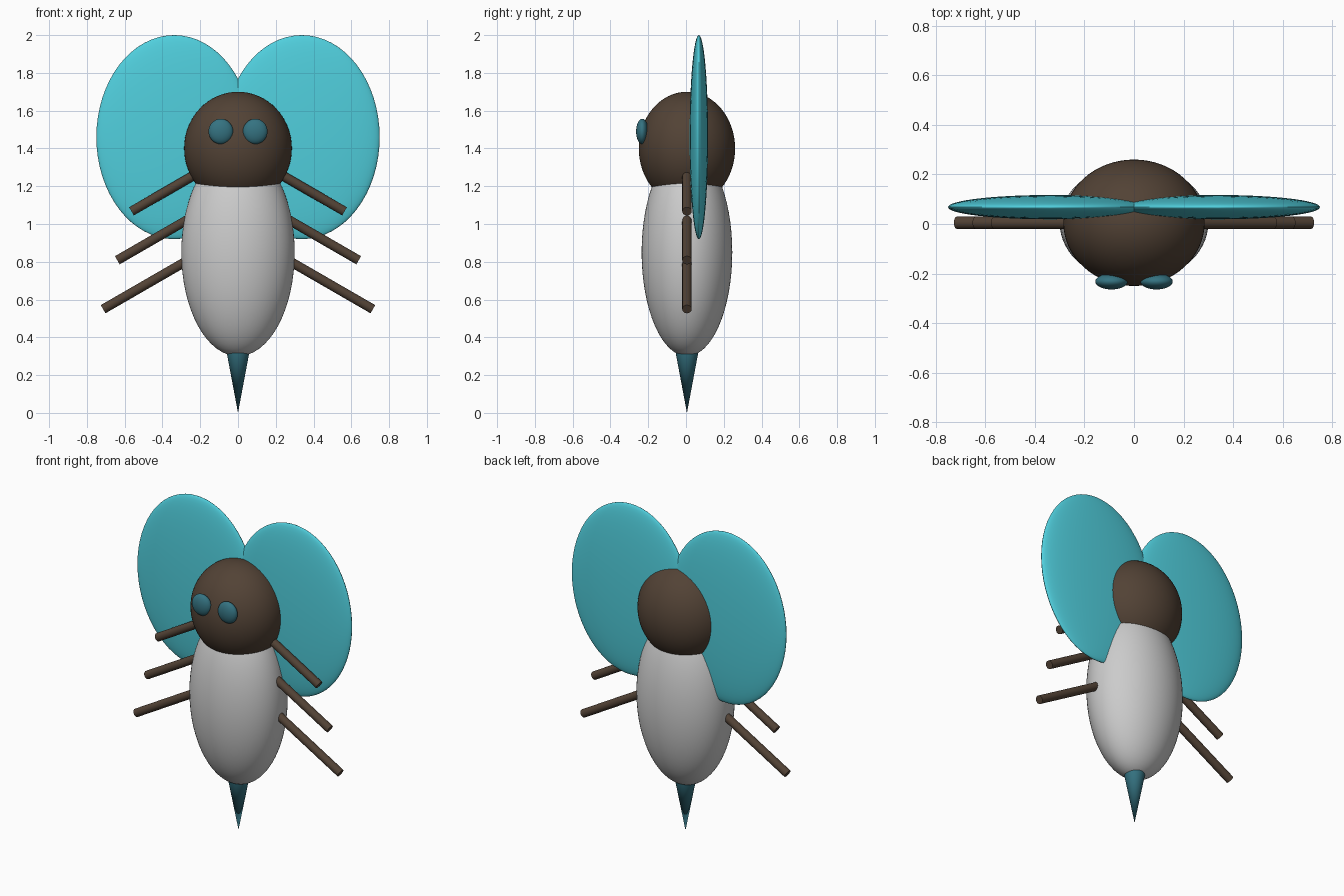
import bpy
from math import radians, cos, sin
from mathutils import Vector

if "Cube" in bpy.data.objects:
    bpy.data.objects.remove(bpy.data.objects["Cube"])

Y = 0.005  # centre plane of the body


def material(name, rgb):
    m = bpy.data.materials.new(name)
    m.diffuse_color = (*rgb, 1)
    m.use_nodes = True
    m.node_tree.nodes["Principled BSDF"].inputs["Base Color"].default_value = m.diffuse_color
    return m


brown = material("brown", (0.085, 0.055, 0.036))
teal = material("dark_teal", (0.035, 0.17, 0.22))
cyan = material("cyan", (0.08, 0.62, 0.72))


def finish(name, mat):
    ob = bpy.context.object
    ob.name = name
    if mat:
        ob.data.materials.append(mat)
    bpy.ops.object.transform_apply(location=False, rotation=False, scale=True)
    bpy.ops.object.shade_smooth_by_angle(angle=radians(35))
    return ob


def ellipsoid(name, loc, radii, mat=None):
    bpy.ops.mesh.primitive_uv_sphere_add(segments=64, ring_count=32, radius=1, location=loc)
    bpy.context.object.scale = radii
    return finish(name, mat)


# Body and head
ellipsoid("body", (0, Y, 0.85), (0.30, 0.24, 0.55))
ellipsoid("head", (0, Y, 1.40), (0.285, 0.255, 0.30), brown)

# Stinger, pointing down
bpy.ops.mesh.primitive_cone_add(vertices=48, radius1=0.06, radius2=0, depth=0.32,
                                location=(0, Y, 0.16), rotation=(radians(180), 0, 0))
finish("stinger", teal)

for side, s in (("right", 1), ("left", -1)):
    # Eyes and wings
    ellipsoid(f"{side}_eye", (s * 0.091, -0.232, 1.49), (0.065, 0.032, 0.067), teal)
    ellipsoid(f"{side}_wing", (s * 0.338, 0.068, 1.46), (0.412, 0.049, 0.54), cyan)

    # Three straight legs, each drooping 30 degrees
    out = Vector((s * cos(radians(30)), 0, -sin(radians(30))))
    for i, part in enumerate(("front", "middle", "rear")):
        tip = Vector((s * (0.564 + 0.075 * i), Y, 1.067 - 0.259 * i))
        bpy.ops.mesh.primitive_cylinder_add(vertices=32, radius=0.025, depth=0.5,
                                            location=tip - out * 0.25,
                                            rotation=(0, s * radians(120), 0))
        finish(f"{side}_{part}_leg", brown)
